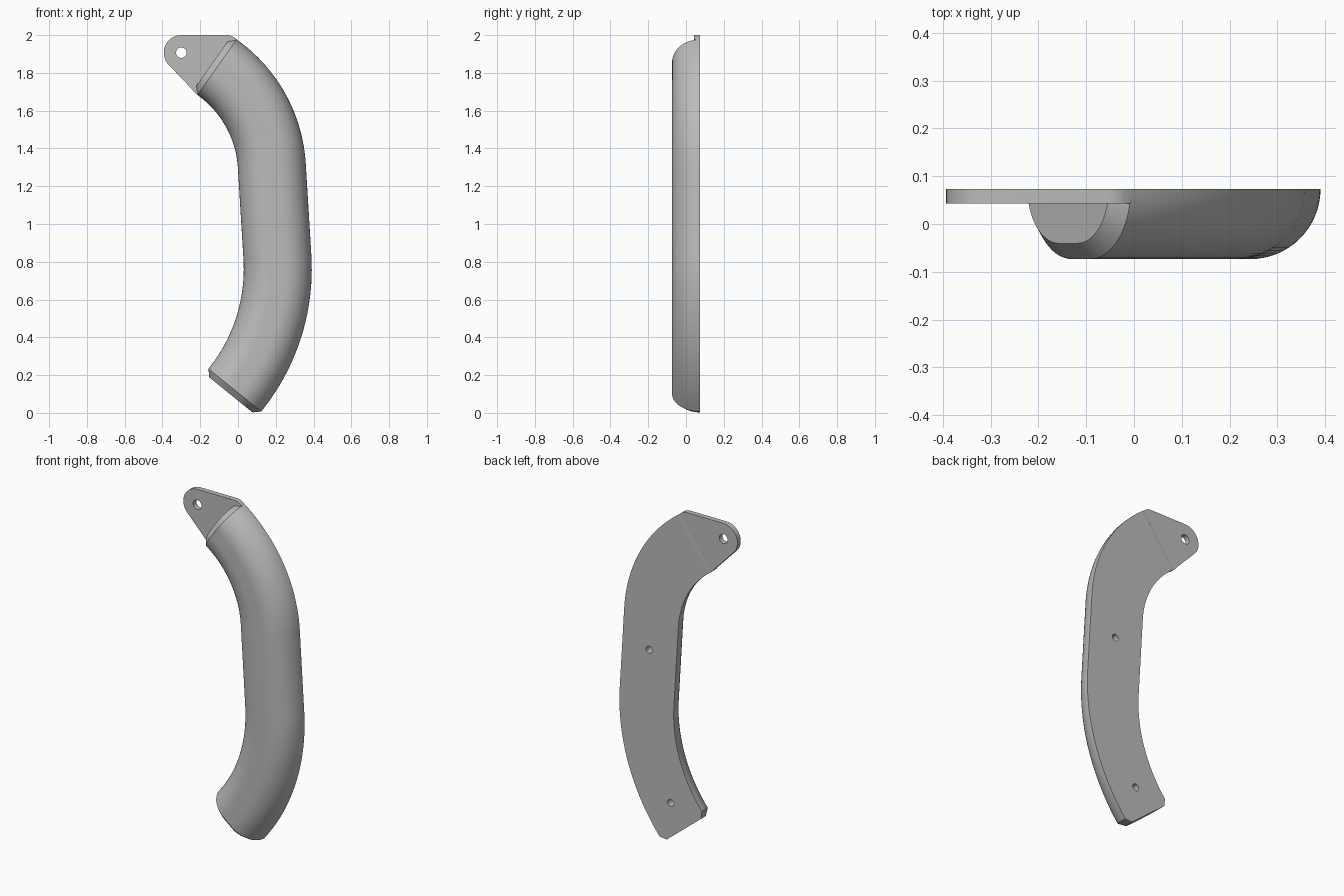
import bpy, bmesh, math
from mathutils import Vector, Matrix

if "Cube" in bpy.data.objects:
    bpy.data.objects.remove(bpy.data.objects["Cube"])

BACK, FRONT = 0.0735, -0.0735      # y of the flat back and of the rounded front
HALF = 0.18                        # half width of the grip
BEVEL = 0.033                      # chamfer around both ends

grey = bpy.data.materials.new("satin grey")
grey.use_nodes = True
colour = (0.5, 0.5, 0.5, 1)
grey.diffuse_color = colour
grey.node_tree.nodes["Principled BSDF"].inputs["Base Color"].default_value = colour


def finish(name, bm):
    bmesh.ops.recalc_face_normals(bm, faces=bm.faces)
    mesh = bpy.data.meshes.new(name)
    bm.to_mesh(mesh)
    bm.free()
    obj = bpy.data.objects.new(name, mesh)
    bpy.context.collection.objects.link(obj)
    mesh.materials.append(grey)
    return obj


def drill(obj, x, z, radius, y0, y1):
    """Cut a round hole along y."""
    bm = bmesh.new()
    place = Matrix.Translation((x, (y0 + y1) / 2, z)) @ Matrix.Rotation(math.pi / 2, 4, 'X')
    bmesh.ops.create_cone(bm, cap_ends=True, segments=32, radius1=radius,
                          radius2=radius, depth=y1 - y0, matrix=place)
    cutter = finish("hole_cutter", bm)
    cutter.hide_render = True
    mod = obj.modifiers.new("hole", 'BOOLEAN')
    mod.operation, mod.solver, mod.object = 'DIFFERENCE', 'EXACT', cutter
    bpy.context.view_layer.objects.active = obj
    bpy.ops.object.modifier_apply(modifier=mod.name)
    bpy.data.objects.remove(cutter)


def smooth(obj):
    bpy.ops.object.select_all(action='DESELECT')
    obj.select_set(True)
    bpy.context.view_layer.objects.active = obj
    bpy.ops.object.shade_smooth_by_angle(angle=math.radians(25))


# Centre line in the xz plane: arc, straight, arc
path = [(Vector((-0.111, 1.83)), math.radians(-35.3))]


def add_arc(radius, end_degrees, steps=32):
    p, a = path[-1]
    turn = (math.radians(end_degrees) - a) / steps
    chord = 2 * radius * math.sin(abs(turn) / 2)
    for _ in range(steps):
        mid = a + turn / 2
        p = p + chord * Vector((math.cos(mid), math.sin(mid)))
        a += turn
        path.append((p, a))


def add_straight(length):
    p, a = path[-1]
    path.append((p + length * Vector((math.cos(a), math.sin(a))), a))


add_arc(0.69, -86.5)
add_straight(0.485)
add_arc(1.02, -129)


def section(bm, p, a, inset=0.0, back=BACK, steps=16):
    """Ring of vertices: flat back, rounded front."""
    r = BACK - FRONT - inset
    flat = HALF - inset - r
    out = Vector((-math.sin(a), math.cos(a)))
    ring = []
    for side in (1, -1):
        for i in range(steps + 1):
            t = math.pi / 2 * (i if side == 1 else steps - i) / steps
            q = p + out * side * (flat + r * math.cos(t))
            ring.append(bm.verts.new((q.x, min(back, BACK - r * math.sin(t)), q.y)))
    return ring


# Curved grip with chamfered ends
bm = bmesh.new()
start, end = path[0], path[-1]
heading = lambda a: Vector((math.cos(a), math.sin(a)))
rings = [section(bm, start[0] - BEVEL * heading(start[1]), start[1], BEVEL, BACK - 0.012)]
rings += [section(bm, p, a) for p, a in path]
rings.append(section(bm, end[0] + BEVEL * heading(end[1]), end[1], BEVEL))
n = len(rings[0])
for r0, r1 in zip(rings, rings[1:]):
    for i in range(n):
        j = (i + 1) % n
        bm.faces.new((r0[i], r0[j], r1[j], r1[i]))
bm.faces.new(rings[0])
bm.faces.new(rings[-1])
bmesh.ops.remove_doubles(bm, verts=bm.verts, dist=1e-6)
grip = finish("curved_grip", bm)

# Blind screw holes in the back
for x, z in ((0.193, 1.11), (0.05, 0.23)):
    drill(grip, x, z, 0.021, BACK - 0.08, BACK + 0.05)
smooth(grip)

# Mounting tab with a rounded tip, joined to the upper end
cx, cz, tip = -0.3, 1.907, 0.093
outline = [(cx + tip * math.cos(t), cz + tip * math.sin(t))
           for t in (math.radians(90 + 135 * i / 24) for i in range(25))]
outline += [(-0.243, 1.713), (-0.23, 1.696), (-0.215, 1.683),
            (-0.007, 1.977), (-0.02, 1.988), (-0.034, 1.996), (-0.052, 2.0)]
bm = bmesh.new()
face = bm.faces.new([bm.verts.new((x, BACK, z)) for x, z in outline])
extruded = bmesh.ops.extrude_face_region(bm, geom=[face])["geom"]
bmesh.ops.translate(bm, vec=(0, -0.031, 0),
                    verts=[v for v in extruded if isinstance(v, bmesh.types.BMVert)])
tab = finish("mounting_tab", bm)
drill(tab, cx, cz, 0.028, 0, 0.2)
smooth(tab)
